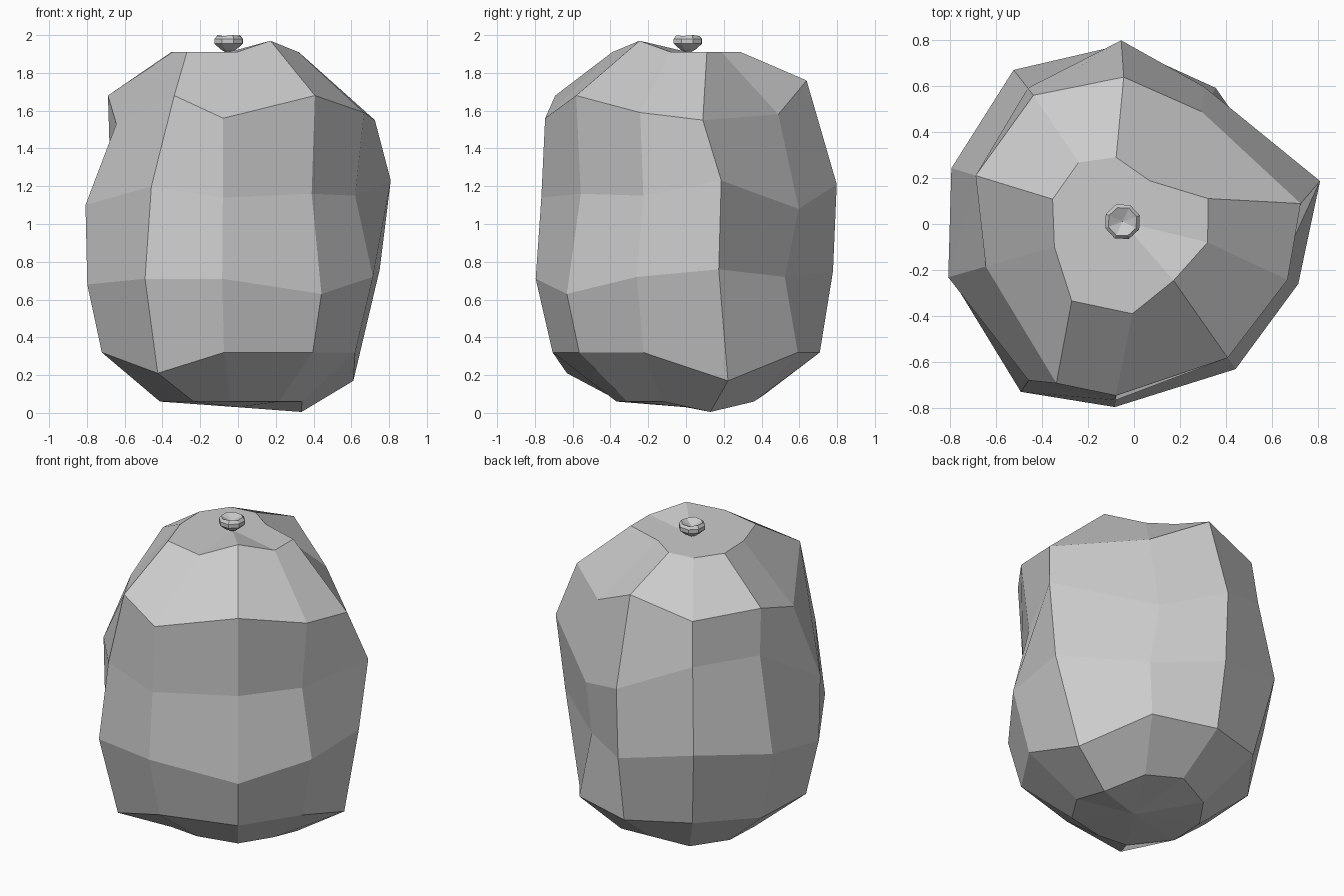
import bpy
import bmesh
from math import cos, sin, radians

if "Cube" in bpy.data.objects:
    bpy.data.objects.remove(bpy.data.objects["Cube"], do_unlink=True)

# One plain grey for the whole model
grey = bpy.data.materials.new("plain_grey")
grey.use_nodes = True
grey.diffuse_color = (0.6, 0.6, 0.6, 1)
grey.node_tree.nodes["Principled BSDF"].inputs["Base Color"].default_value = (0.6, 0.6, 0.6, 1)


def make_ring(bm, angles, radii, heights, centre=(0, 0), turns=None):
    """Add one closed ring of vertices; a single radius or height fits all columns."""
    count = len(angles)
    radii = radii if isinstance(radii, list) else [radii] * count
    heights = heights if isinstance(heights, list) else [heights] * count
    ring = []
    for column, angle in enumerate(angles):
        a = radians(angle + (turns or {}).get(column, 0))
        x = centre[0] + radii[column] * cos(a)
        y = centre[1] + radii[column] * sin(a)
        ring.append(bm.verts.new((x, y, heights[column])))
    return ring


def skin_rings(bm, rings, bottom, top):
    """Join the rings with quads and close both ends with triangle fans."""
    count = len(rings[0])
    low, high = bm.verts.new(bottom), bm.verts.new(top)
    for i in range(count):
        j = (i + 1) % count
        bm.faces.new((low, rings[0][j], rings[0][i]))
        bm.faces.new((high, rings[-1][i], rings[-1][j]))
        for under, over in zip(rings, rings[1:]):
            bm.faces.new((under[i], under[j], over[j], over[i]))


def finish(bm, name):
    """Turn the mesh into a flat-shaded object."""
    bmesh.ops.recalc_face_normals(bm, faces=bm.faces)
    mesh = bpy.data.meshes.new(name)
    bm.to_mesh(mesh)
    bm.free()
    mesh.materials.append(grey)
    obj = bpy.data.objects.new(name, mesh)
    bpy.context.collection.objects.link(obj)
    return obj


# Lumpy body: ten uneven columns, six rings from the base to the shoulder
columns = [13, 59, 94, 128, 163, 196, 236, 264, 305, 340]
body = bmesh.new()
base_ring = make_ring(
    body, columns,
    [.36, .42, .42, .42, .42, .43, .42, .37, .38, .36],
    [.005, .06, .1, .06, .06, .06, .06, .06, .06, .06], turns={0: 8})
foot_ring = make_ring(
    body, columns,
    [.65, .69, .71, .72, .73, .75, .76, .71, .69, .66],
    [.17, .32, .32, .35, .32, .32, .21, .32, .32, .32], turns={0: 7})
belly_ring = make_ring(
    body, columns,
    [.77, .61, .78, .85, .83, .83, .88, .8, .77, .76],
    [.76, .72, .75, .85, .77, .68, .71, .71, .63, .72])
waist_ring = make_ring(
    body, columns,
    [.83, .67, .8, .75, .71, .84, .82, .77, .68, .66],
    [1.23, 1.08, 1.21, 1.38, 1.37, 1.1, 1.2, 1.14, 1.16, 1.15], turns={1: 4})
shoulder_ring = make_ring(
    body, columns,
    [.73, .57, .64, .71, .72, .67, .77, .75, .71, .71],
    [1.55, 1.58, 1.76, 1.66, 1.68, 1.53, 1.68, 1.56, 1.68, 1.59],
    turns={0: -6, 6: 8})
crown_ring = make_ring(
    body, columns,
    [.34, .2, .3, .36, .37, .36, .43, .39, .3, .33],
    [1.91] * 8 + [1.97, 1.91],
    turns={0: 6, 1: 11, 2: 11, 3: 4, 6: -5, 7: 5, 9: 6})
skin_rings(
    body,
    [base_ring, foot_ring, belly_ring, waist_ring, shoulder_ring, crown_ring],
    bottom=(0, 0, .03), top=(-.05, .01, 1.91))
finish(body, "body")

# Small dished knob on the crown
knob = bmesh.new()
sides = [20 + i * 45 for i in range(8)]
middle = (-.05, .01)
profile = [(.045, 1.925), (.08, 1.955), (.08, 1.98), (.065, 1.995)]
knob_rings = [make_ring(knob, sides, r, z, middle) for r, z in profile]
for vert in knob_rings[-1][::3]:
    vert.co.z += .005
skin_rings(knob, knob_rings, bottom=(*middle, 1.9), top=(*middle, 1.965))
finish(knob, "crown_knob")
